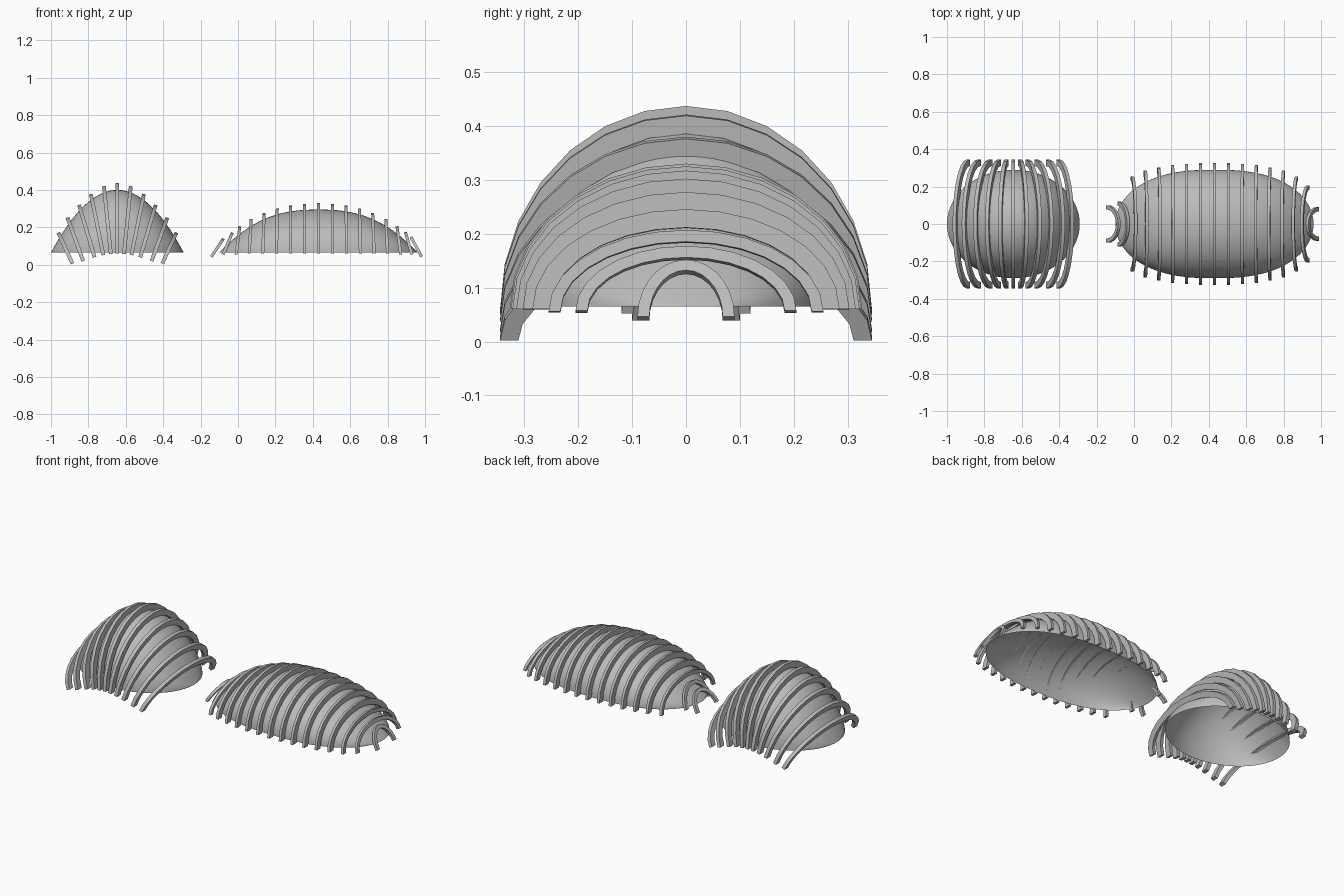
import bpy
import bmesh
from math import sin, cos, pi, hypot
from mathutils import Vector

cube = bpy.data.objects.get("Cube")
if cube:
    bpy.data.objects.remove(cube)

BASE = 0.065  # height of both dome rims

grey = bpy.data.materials.new("light_grey")
grey.use_nodes = True
grey.diffuse_color = (0.5, 0.5, 0.5, 1)
grey.node_tree.nodes["Principled BSDF"].inputs["Base Color"].default_value = (0.5, 0.5, 0.5, 1)


def finish(bm, name, angle):
    bmesh.ops.recalc_face_normals(bm, faces=bm.faces)
    mesh = bpy.data.meshes.new(name)
    bm.to_mesh(mesh)
    bm.free()
    mesh.materials.append(grey)
    obj = bpy.data.objects.new(name, mesh)
    bpy.context.collection.objects.link(obj)
    bpy.ops.object.select_all(action='DESELECT')
    obj.select_set(True)
    bpy.context.view_layer.objects.active = obj
    bpy.ops.object.shade_smooth_by_angle(angle=angle)
    return obj


def skin(bm, rings, closed):
    """Bridge successive rows of points with quads."""
    rows = [[bm.verts.new(p) for p in ring] for ring in rings]
    n = len(rows[0])
    for a, b in zip(rows, rows[1:]):
        for j in range(n if closed else n - 1):
            k = (j + 1) % n
            bm.faces.new((a[j], a[k], b[k], b[j]))
    return rows


def dome(name, cx, length, width, height, power, cols=32, rows=48):
    """Open-bottomed shell: rounded plan, arched cross-sections."""
    rings = []
    for i in range(rows + 1):
        u = -cos(pi * i / rows)
        h = max(0.0, 1 - abs(u) ** power)
        w = h ** 0.5
        rings.append([(cx + length * u, width * w * cos(pi * j / cols),
                       BASE + height * h * sin(pi * j / cols)) for j in range(cols + 1)])
    bm = bmesh.new()
    skin(bm, rings, False)
    bmesh.ops.remove_doubles(bm, verts=bm.verts, dist=0.0005)
    bmesh.ops.dissolve_degenerate(bm, dist=0.0001, edges=bm.edges)
    finish(bm, name, pi / 3)


def rib(name, cx, top, foot, half_width, depth, thick=0.02, segs=14):
    """Leaning half hoop of rectangular section from foot to foot."""
    foot_pt = Vector((cx + foot[0], 0, foot[1]))
    up = Vector((top[0] - foot[0], 0, top[1] - foot[1]))
    rise = hypot(up.x, up.z)
    up.normalize()
    side = Vector((up.z, 0, -up.x)) * (thick / 2)
    rings = []
    for i in range(segs + 1):
        a = pi * i / segs
        outer, inner = (foot_pt + up * (rise - d) * sin(a) +
                        Vector((0, (half_width - d) * cos(a), 0)) for d in (0, depth))
        rings.append([outer - side, outer + side, inner + side, inner - side])
    bm = bmesh.new()
    ends = skin(bm, rings, True)
    bm.faces.new(ends[0])
    bm.faces.new(ends[-1])
    finish(bm, name, pi / 6)


# Tall dome with ribs fanned along its slope
TALL_X = -0.645
dome("tall_dome", TALL_X, 0.355, 0.29, 0.335, 2.0)
rib("tall_rib_middle", TALL_X, (0, 0.437), (0, 0.06), 0.345, 0.034)
# Each entry: top offset, top height, foot offset, foot height
tall_ribs = [
    (0.072, 0.42, 0.035, 0.058), (0.142, 0.378, 0.075, 0.052),
    (0.205, 0.32, 0.122, 0.04), (0.267, 0.252, 0.183, 0.02),
    (0.316, 0.172, 0.24, 0.006),
]
for sign, label in ((-1, "right"), (1, "left")):
    for n, (tx, tz, fx, fz) in enumerate(tall_ribs, 1):
        rib(f"tall_rib_{label}_{n}", TALL_X, (sign * tx, tz), (sign * fx, fz), 0.345, 0.034)

# Long dome with ribs splayed at the ends
LONG_X = 0.43
dome("long_dome", LONG_X, 0.53, 0.29, 0.23, 2.5)
rib("long_rib_middle", LONG_X, (0, 0.33), (0, 0.06), 0.327, 0.034, 0.016)
# Each entry: top offset, top height, foot offset, half width
long_ribs = [
    (0.075, 0.325, 0.075, 0.325), (0.148, 0.317, 0.15, 0.322),
    (0.22, 0.302, 0.224, 0.315), (0.29, 0.277, 0.298, 0.303),
    (0.36, 0.245, 0.37, 0.285), (0.42, 0.206, 0.44, 0.255),
]
end_ribs = {
    -1: [(0.46, 0.172, 0.51, 0.12), (0.508, 0.14, 0.572, 0.1)],
    1: [(0.465, 0.175, 0.5, 0.205), (0.495, 0.148, 0.552, 0.09)],
}
for sign, label in ((-1, "right"), (1, "left")):
    for n, (tx, tz, fx, hw) in enumerate(long_ribs + end_ribs[sign], 1):
        foot_z = 0.06 if n < 6 else 0.055 if n < 8 else 0.043
        depth = 0.034 if n < 6 else 0.022
        rib(f"long_rib_{label}_{n}", LONG_X, (sign * tx, tz), (sign * fx, foot_z), hw, depth, 0.016)
